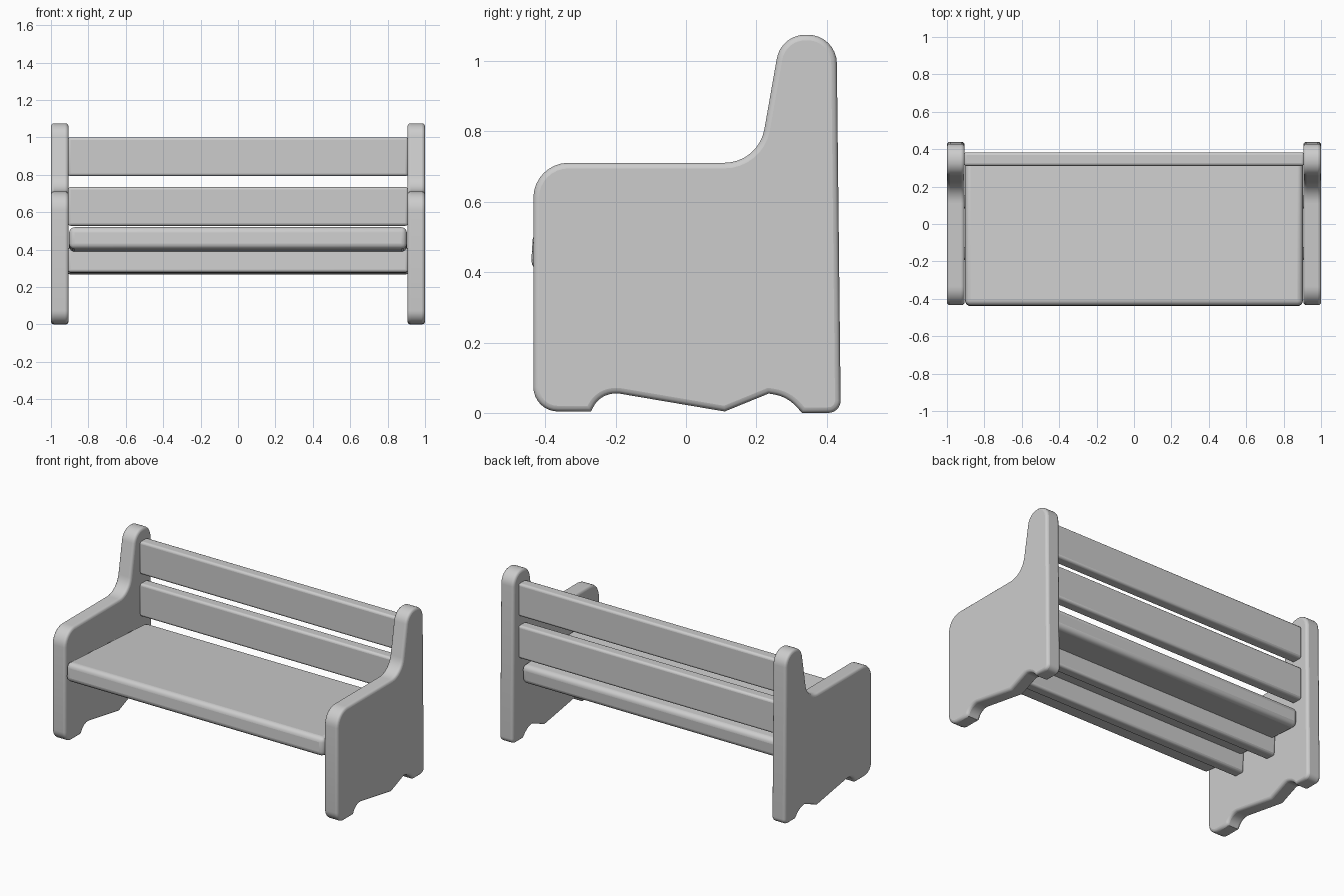
import bpy, bmesh, math
from mathutils import Vector, Matrix

cube = bpy.data.objects.get("Cube")
if cube:
    bpy.data.objects.remove(cube, do_unlink=True)

COLOUR = (0.605, 0.605, 0.605, 1)
grey = bpy.data.materials.new("plain grey")
grey.use_nodes = True
grey.diffuse_color = COLOUR
grey.node_tree.nodes["Principled BSDF"].inputs["Base Color"].default_value = COLOUR


def finish(name, bm, bevel, segments):
    """Turn a bmesh into a smooth object with rounded edges."""
    bmesh.ops.recalc_face_normals(bm, faces=bm.faces)
    mesh = bpy.data.meshes.new(name)
    bm.to_mesh(mesh)
    bm.free()
    mesh.materials.append(grey)
    obj = bpy.data.objects.new(name, mesh)
    bpy.context.collection.objects.link(obj)
    mod = obj.modifiers.new("rounded edges", "BEVEL")
    mod.width = bevel
    mod.segments = segments
    mod.limit_method = "ANGLE"
    mod.angle_limit = math.radians(70)
    mod.use_clamp_overlap = False
    bpy.ops.object.select_all(action="DESELECT")
    obj.select_set(True)
    bpy.context.view_layer.objects.active = obj
    bpy.ops.object.shade_smooth_by_angle(angle=math.radians(35))


def board(name, size, centre, bevel, segments=3, tilt=0):
    bm = bmesh.new()
    bmesh.ops.create_cube(bm, size=1)
    bmesh.ops.scale(bm, vec=size, verts=bm.verts)
    bmesh.ops.rotate(bm, matrix=Matrix.Rotation(tilt, 3, "X"), verts=bm.verts)
    bmesh.ops.translate(bm, vec=centre, verts=bm.verts)
    finish(name, bm, bevel, segments)


def rounded_outline(corners, steps=8):
    """Replace each (y, z, radius) corner with a true arc."""
    points = []
    for i, (y, z, r) in enumerate(corners):
        p = Vector((y, z, 0))
        if r == 0:
            points.append(p)
            continue
        a = (Vector((*corners[i - 1][:2], 0)) - p).normalized()
        b = (Vector((*corners[(i + 1) % len(corners)][:2], 0)) - p).normalized()
        half = a.angle(b) / 2
        centre = p + (a + b).normalized() * r / math.sin(half)
        start = p + a * r / math.tan(half) - centre
        end = p + b * r / math.tan(half) - centre
        turn = start.rotation_difference(end)
        for k in range(steps + 1):
            spin = Matrix.Rotation(turn.angle * k / steps, 3, turn.axis)
            points.append(centre + spin @ start)
    return points


# End panels: armrest, post and scalloped feet in one outline
PANEL = [
    (-0.434, 0.004, 0.07), (-0.27, 0.004, 0), (-0.244, 0.055, 0.07), (-0.19, 0.055, 0),
    (0.11, 0.004, 0), (0.235, 0.055, 0), (0.288, 0.046, 0.11), (0.33, 0, 0),
    (0.44, 0, 0.035), (0.428, 1.075, 0.082), (0.27, 1.075, 0.082),
    (0.206, 0.711, 0.115), (-0.434, 0.711, 0.1),
]
THICK = 0.094
for side, x in (("left", 1 - THICK), ("right", -1)):
    bm = bmesh.new()
    face = bm.faces.new([bm.verts.new((x, p.x, p.y)) for p in rounded_outline(PANEL)])
    new = bmesh.ops.extrude_face_region(bm, geom=[face])["geom"]
    bmesh.ops.translate(bm, vec=(THICK, 0, 0),
                        verts=[v for v in new if isinstance(v, bmesh.types.BMVert)])
    finish(side + "_end_panel", bm, 0.016, 3)

# Seat board, sloping down towards the back
SLOPE = math.radians(-3.3)
board("seat", (1.806, 0.797, 0.118), (0, -0.04, 0.44), 0.03, 4, SLOPE)

# Backrest slats
for name, z in (("upper", 0.897), ("lower", 0.631)):
    board(name + "_back_slat", (1.82, 0.072, 0.207), (0, 0.347, z), 0.014)

# Support rails under the seat, square to its slope
for name, y, bottom, top in (("front", -0.157, 0.277, 0.41), ("rear", 0.117, 0.268, 0.4)):
    board(name + "_seat_rail", (1.82, 0.072, top - bottom),
          (0, y, (top + bottom) / 2), 0.014, 3, SLOPE)
